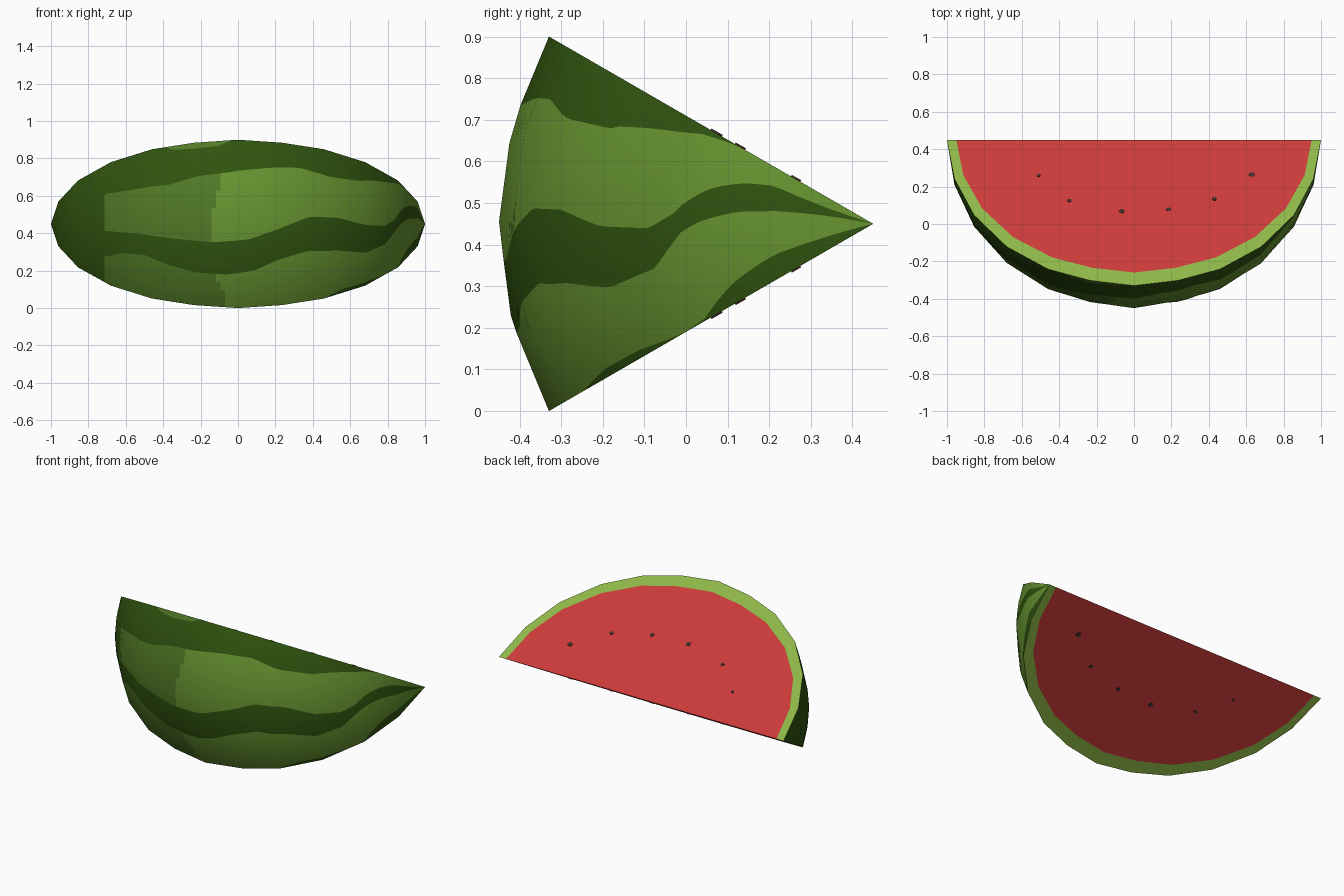
import bpy, bmesh, math
from mathutils import Vector

if "Cube" in bpy.data.objects:
    bpy.data.objects.remove(bpy.data.objects["Cube"])

AXIS = 0.45                                   # y and z of the wedge's sharp edge
XS = [0, .235, .46, .68, .855, .96, 1.0]      # lengthwise rings
RS = [.9, .868, .798, .66, .465, .24, 0]      # ring radii
PROFILE = [(-x, r) for x, r in zip(XS[:0:-1], RS[:0:-1])] + list(zip(XS, RS))
SEG = math.radians(15)                        # four facets across the rind


def material(name, hexcode):
    m = bpy.data.materials.new(name)
    rgb = [int(hexcode[i:i + 2], 16) / 255 for i in (0, 2, 4)]
    m.diffuse_color = [c / 12.92 if c <= .04045 else ((c + .055) / 1.055) ** 2.4 for c in rgb] + [1]
    m.use_nodes = True
    m.node_tree.nodes["Principled BSDF"].inputs["Base Color"].default_value = m.diffuse_color
    return m


DARK = material("dark green", "30540f")
MID = material("mid green", "507926")
LIGHT = material("light green", "669430")
RIND = material("pale rind green", "8eb747")
RED = material("flesh red", "cb3a3a")
SEED = material("seed brown", "42302b")


def lookup(table, x):
    """Piecewise linear curve through (x, value) pairs."""
    if x <= table[0][0]:
        return table[0][1]
    for (x0, v0), (x1, v1) in zip(table, table[1:]):
        if x <= x1:
            return v0 + (v1 - v0) * (x - x0) / (x1 - x0)
    return table[-1][1]


def place(x, r, phi):
    return Vector((x, AXIS - r * math.cos(phi), AXIS + r * math.sin(phi)))


def finish(bm, name, mats):
    bmesh.ops.remove_doubles(bm, verts=bm.verts, dist=1e-5)
    me = bpy.data.meshes.new(name)
    bm.to_mesh(me)
    bm.free()
    for m in mats:
        me.materials.append(m)
    ob = bpy.data.objects.new(name, me)
    bpy.context.collection.objects.link(ob)
    return ob


# Stripe borders over the skin: height as sine of the wedge angle, along x
BOTTOM = [(.45, -.5), (.56, -.475), (.7, -.475), (.8, -.5), (.855, -.49),
          (.9, -.39), (.95, -.31), (1, -.24)]
STRIPE_LOW = [(-.7, -.27), (-.63, -.226), (-.5, -.215), (-.37, -.265), (-.23, -.3), (-.07, -.305),
              (.09, -.28), (.22, -.22), (.38, -.175), (.53, -.19), (.69, -.235), (.79, -.2),
              (.845, -.07), (.88, .02), (.92, .09), (.955, .12), (1, .2)]
STRIPE_TOP = [(-.7, -.06), (-.53, -.07), (-.34, -.096), (-.13, -.112), (.06, -.094), (.22, -.03),
              (.38, .045), (.53, .045), (.69, -.01), (.79, -.02), (.845, .06), (.88, .2),
              (.92, .3), (.955, .36), (1, .3)]
PATCH_TOP = [(-.7, .25), (-.53, .25), (-.37, .253), (-.2, .297), (-.05, .31), (.17, .345), (.33, .36),
             (.49, .325), (.65, .34), (.81, .43), (.9, .5)]
UPPER_PATCH = [(-.39, .5), (-.35, .478), (-.24, .465), (-.1, .473), (-.04, .5)]

# Skin: grid whose rows follow the stripe borders
N, SUB = 10, 4
bm = bmesh.new()
cols = []
for (xa, ra), (xb, rb) in zip(PROFILE, PROFILE[1:]):
    for k in range(N):
        cols.append((xa + (xb - xa) * k / N, ra + (rb - ra) * k / N))
cols.append(PROFILE[-1])
grid = []
for x, r in cols:
    cuts = [-.5] + [lookup(t, x) for t in (BOTTOM, STRIPE_LOW, STRIPE_TOP, PATCH_TOP, UPPER_PATCH)] + [.5]
    angles = [math.asin(c) for c in cuts]
    row = []
    for a, b in zip(angles, angles[1:]):
        row += [a + (b - a) * k / SUB for k in range(SUB)]
    row.append(angles[-1])
    verts = []
    for phi in row:
        flat = math.cos(SEG / 2) / math.cos(phi % SEG - SEG / 2)   # keep the facets straight
        verts.append((bm.verts.new(place(x, r * flat, phi)), phi))
    grid.append(verts)
for i in range(len(cols) - 1):
    x = (cols[i][0] + cols[i + 1][0]) / 2
    for j in range(6 * SUB):
        f = bm.faces.new([grid[i][j][0], grid[i + 1][j][0], grid[i + 1][j + 1][0], grid[i][j + 1][0]])
        f.smooth = True
        s = math.sin(grid[i][j][1])
        split = -.14 + .5 * (s + .1) ** 2
        if j // SUB % 2 and x > -.71:
            f.material_index = 1 if x < split or j // SUB == 5 else 2
skin = finish(bm, "skin", [DARK, MID, LIGHT])
skin.data.normals_split_custom_set_from_vertices(
    [Vector((v.co.x, (v.co.y - AXIS) / .81, (v.co.z - AXIS) / .81)).normalized() for v in skin.data.vertices])

# Cut faces: red flesh with a pale rind border, on both sides of the wedge
flesh, rind, seeds = bmesh.new(), bmesh.new(), bmesh.new()
SEEDS = [(-.51, .22, .011), (-.345, .375, .012), (-.065, .44, .015),
         (.185, .43, .014), (.43, .365, .013), (.63, .215, .017)]
for side in (1, -1):
    phi = side * math.pi / 6
    outer = [place(x, r, phi) for x, r in PROFILE]
    inner = [place(x * .95, r * .91, phi) for x, r in PROFILE]
    flesh.faces.new([flesh.verts.new(p) for p in inner[::side]])
    for i in range(len(outer) - 1):
        quad = [outer[i], outer[i + 1], inner[i + 1], inner[i]]
        rind.faces.new([rind.verts.new(p) for p in quad[::side]])
    # Seeds: small thin plates on the flesh
    lift = Vector((0, math.sin(math.pi / 6), side * math.cos(math.pi / 6))) * .004
    for x, r, size in SEEDS:
        ring = [(x + size * math.cos(k * math.pi / 3), r + size * .85 * math.sin(k * math.pi / 3))
                for k in range(6)]
        low = [seeds.verts.new(place(a, b, phi)) for a, b in ring]
        top = [seeds.verts.new(place(a, b, phi) + lift) for a, b in ring]
        seeds.faces.new(top)
        for k in range(6):
            seeds.faces.new([low[k], low[k - 1], top[k - 1], top[k]])
        seeds.faces.new(low[::-1])
bmesh.ops.remove_doubles(seeds, verts=seeds.verts, dist=1e-5)
bmesh.ops.recalc_face_normals(seeds, faces=seeds.faces)
finish(flesh, "flesh", [RED])
finish(rind, "rind_border", [RIND])
finish(seeds, "seeds", [SEED])
